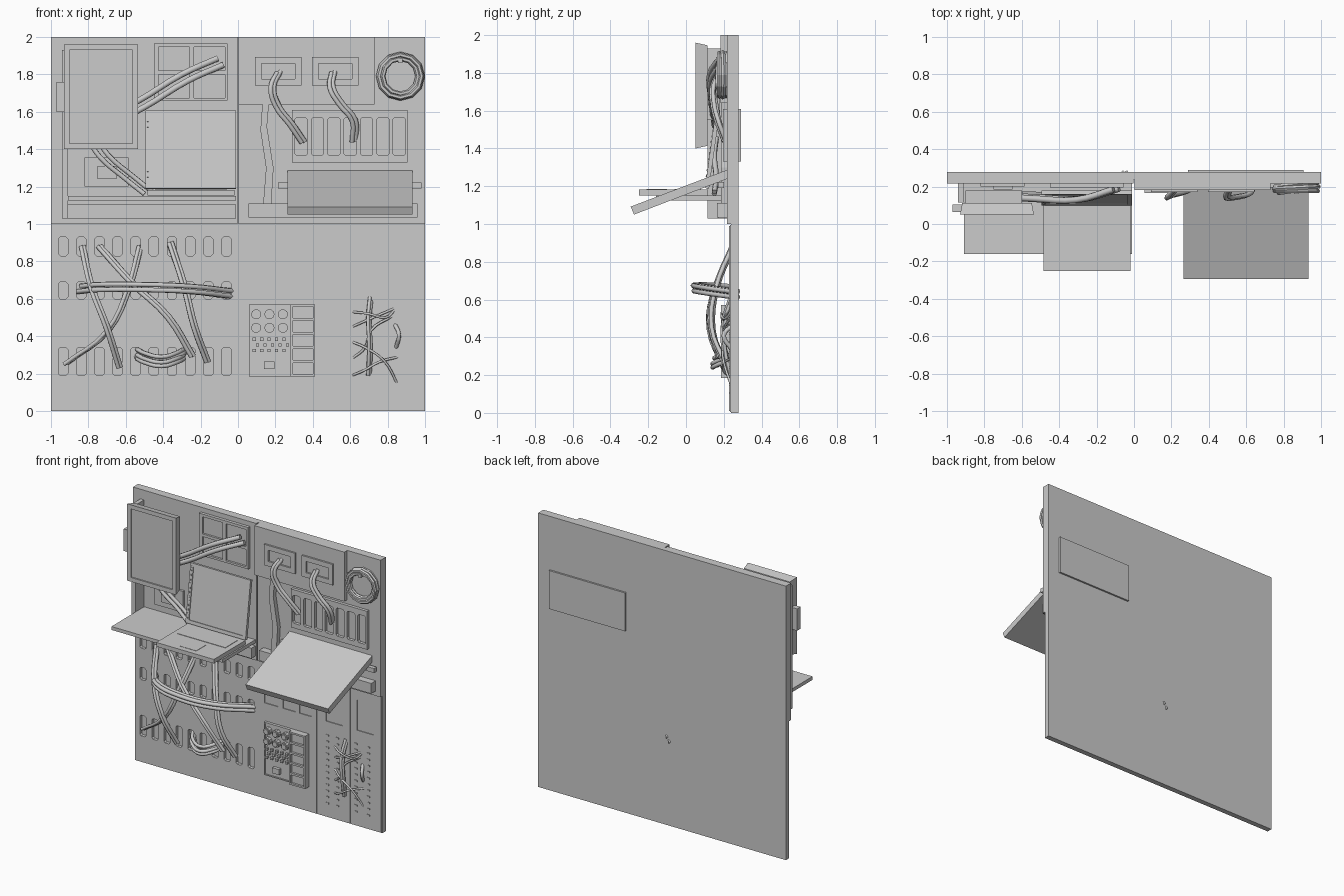
import bpy, bmesh, math
from mathutils import Vector, Matrix


def finish(bm, name):
    bmesh.ops.recalc_face_normals(bm, faces=bm.faces[:])
    me = bpy.data.meshes.new(name)
    bm.to_mesh(me)
    bm.free()
    ob = bpy.data.objects.new(name, me)
    bpy.context.collection.objects.link(ob)
    return ob


def add_prism(bm, outline, y0, y1):
    """Extrude an x/z outline from y0 to y1."""
    f = bm.faces.new([bm.verts.new((x, y0, z)) for x, z in outline])
    r = bmesh.ops.extrude_face_region(bm, geom=[f])
    vs = [v for v in r['geom'] if isinstance(v, bmesh.types.BMVert)]
    bmesh.ops.translate(bm, verts=vs, vec=(0, y1 - y0, 0))


def rect(x0, x1, z0, z1, c=0.0):
    if c == 0:
        return [(x0, z0), (x1, z0), (x1, z1), (x0, z1)]
    return [(x0 + c, z0), (x1 - c, z0), (x1, z0 + c), (x1, z1 - c),
            (x1 - c, z1), (x0 + c, z1), (x0, z1 - c), (x0, z0 + c)]


def ngon(x, z, r, n):
    return [(x + r * math.cos(2 * math.pi * i / n), z + r * math.sin(2 * math.pi * i / n)) for i in range(n)]


def prisms(name, outlines, y0, y1):
    bm = bmesh.new()
    for o in outlines:
        add_prism(bm, o, y0, y1)
    return finish(bm, name)


def box(name, x0, x1, y0, y1, z0, z1):
    return prisms(name, [rect(x0, x1, z0, z1)], y0, y1)


def cut(ob, outlines, y0, y1):
    """Recess a set of openings into a part."""
    c = prisms("opening_cutter", outlines, y0, y1)
    c.hide_render = True
    m = ob.modifiers.new("openings", 'BOOLEAN')
    m.object, m.operation, m.solver = c, 'DIFFERENCE', 'EXACT'
    bpy.context.view_layer.objects.active = ob
    bpy.ops.object.modifier_apply(modifier=m.name)
    bpy.data.objects.remove(c)


def framed(name, x0, x1, y0, y1, z0, z1, border, depth):
    """Box with its front face inset and pushed in."""
    ob = box(name, x0, x1, y0, y1, z0, z1)
    cut(ob, [rect(x0 + border, x1 - border, z0 + border, z1 - border)], y0 - 0.05, y0 + depth)
    return ob


def cables(name, pts, r=0.013, strands=((0, 0, 0),), smooth=True, sides=1):
    """Bundle of parallel tubes along one path."""
    cu = bpy.data.curves.new(name, 'CURVE')
    cu.dimensions, cu.bevel_depth, cu.bevel_resolution = '3D', r, sides
    cu.use_fill_caps, cu.resolution_u = True, 4
    for off in strands:
        if smooth:
            s = cu.splines.new('BEZIER')
            s.bezier_points.add(len(pts) - 1)
            for b, p in zip(s.bezier_points, pts):
                b.co = Vector(p) + Vector(off)
                b.handle_left_type = b.handle_right_type = 'AUTO'
        else:
            s = cu.splines.new('POLY')
            s.points.add(len(pts) - 1)
            for b, p in zip(s.points, pts):
                b.co = (*(Vector(p) + Vector(off)), 1)
    ob = bpy.data.objects.new(name, cu)
    bpy.context.collection.objects.link(ob)
    return ob


# Wall: back sheet with two raised upper panels and a framed lower right panel
wall = box("wall_sheet", -1, 1, 0.238, 0.277, 0, 2)
slots = [rect(-0.96 + 0.097 * i, -0.91 + 0.097 * i, z0, z1, 0.01)
         for z0, z1 in ((0.83, 0.93), (0.6, 0.69), (0.19, 0.34)) for i in range(10)]
cut(wall, slots, 0.2, 0.262)
box("upper_left_panel", -1, -0.004, 0.217, 0.238, 1, 2)
box("upper_right_panel", 0.004, 1, 0.217, 0.238, 1, 2)
box("raised_header_panel", 0.004, 0.73, 0.183, 0.217, 1.64, 2)
lower = box("lower_right_panel", 0.006, 0.994, 0.232, 0.245, 0.006, 0.994)
cut(lower, [rect(a, b, 0.7, 0.92) for a, b in
            ((0.05, 0.16), (0.2, 0.3), (0.335, 0.43), (0.55, 0.68), (0.8, 0.93))], 0.2, 0.24)
prisms("panel_seams", [rect(x, x + 0.006, 0.01, 0.99) for x in (0.47, 0.74)], 0.228, 0.234)
prisms("socket_rows", [rect(x, x + 0.022, 0.1 + 0.045 * i, 0.11 + 0.045 * i)
                       for x in (0.55, 0.63, 0.78, 0.88) for i in range(12)], 0.228, 0.234)

# Monitor on its post
mon = framed("monitor", -0.93, -0.535, 0.05, 0.113, 1.4, 1.96, 0.03, 0.01)
for v in mon.data.vertices:
    if v.co.y > 0.1:
        v.co.x = -0.7325 + (v.co.x + 0.7325) * 0.94
        v.co.z = 1.68 + (v.co.z - 1.68) * 0.95
box("monitor_side_handle", -0.97, -0.92, 0.065, 0.105, 1.6, 1.76)
box("monitor_mount", -0.9, -0.6, 0.11, 0.18, 1.55, 1.8)
box("support_post", -0.94, -0.91, 0.115, 0.218, 1.03, 1.93)

# Upper left wall plates
win = box("four_cell_panel", -0.45, -0.055, 0.195, 0.22, 1.66, 1.965)
cut(win, [rect(x, x + 0.165, z, z + 0.125) for x in (-0.425, -0.235) for z in (1.675, 1.82)], 0.15, 0.21)
box("junction_plate", -0.82, -0.585, 0.2, 0.22, 1.2, 1.355)
box("junction_socket", -0.75, -0.65, 0.185, 0.2, 1.24, 1.31)

# Shelf and its rail
box("shelf", -0.91, -0.012, -0.16, 0.22, 1.125, 1.15)
box("shelf_rail", -0.91, -0.012, 0.17, 0.22, 1.03, 1.105)

# Laptop
base = box("laptop_base", -0.485, -0.02, -0.25, 0.115, 1.152, 1.182)
box("laptop_keyboard", -0.445, -0.06, -0.06, 0.08, 1.182, 1.185)
box("laptop_touchpad", -0.32, -0.19, -0.21, -0.1, 1.182, 1.184)
scr = framed("laptop_screen", -0.495, -0.01, 0, 0.022, 0, 0.42, 0.025, 0.006)
keys = prisms("laptop_screen_studs", [rect(-0.487, -0.479, 0.03 + 0.03 * i, 0.042 + 0.03 * i)
                                      for i in range(13)], -0.004, 0.001)
for o in (scr, keys):
    o.data.transform(Matrix.Translation((0, 0.1, 1.19)) @ Matrix.Rotation(math.radians(-8), 4, 'X'))

# Upper right: two socket plates, coil, slot bank
for n, (a, b) in enumerate(((0.09, 0.34), (0.395, 0.645))):
    framed(f"socket_plate_{n + 1}", a, b, 0.17, 0.185, 1.74, 1.892, 0.035, 0.012)
for i, (r, y) in enumerate(((0.114, 0.176), (0.118, 0.194), (0.113, 0.212), (0.094, 0.18), (0.096, 0.205))):
    bpy.ops.mesh.primitive_torus_add(major_segments=12, minor_segments=6, major_radius=r, minor_radius=0.013,
                                     location=(0.868, y, 1.79), rotation=(math.pi / 2, 0, 0.05 * i))
    bpy.context.object.name = f"cable_coil_{i + 1}"
box("coil_hook", 0.855, 0.88, 0.16, 0.22, 1.86, 1.885)
bank = box("slot_bank", 0.29, 0.905, 0.195, 0.29, 1.33, 1.61)
cut(bank, [rect(0.305 + 0.0875 * i, 0.37 + 0.0875 * i, 1.365, 1.57, 0.01) for i in range(7)], 0.15, 0.24)

# Fold-down desk, hinge and lower ledge
bm = bmesh.new()
add_prism(bm, [(0.24, 1.295), (-0.293, 1.092), (-0.275, 1.05), (0.24, 1.248)], 0.265, 0.932)
for v in bm.verts:
    v.co = (v.co.y, v.co.x, v.co.z)
finish(bm, "fold_down_desk")
box("desk_hinge_bar", 0.215, 0.98, 0.17, 0.2, 1.19, 1.222)
box("lower_ledge", 0.055, 0.96, 0.165, 0.22, 1.035, 1.11)
prisms("cable_duct", [[(0.135, 1.11), (0.15, 1.3), (0.12, 1.5), (0.13, 1.64),
                       (0.165, 1.64), (0.155, 1.52), (0.19, 1.3), (0.178, 1.11)]], 0.185, 0.22)

# Control box with knobs, buttons and a column of displays
framed("control_box", 0.06, 0.285, 0.212, 0.235, 0.185, 0.57, 0.008, 0.006)
disp = box("display_column", 0.282, 0.412, 0.185, 0.235, 0.185, 0.57)
cut(disp, [rect(0.295, 0.4, 0.197 + 0.075 * i, 0.258 + 0.075 * i) for i in range(5)], 0.15, 0.2)
prisms("knobs", [ngon(x, z, 0.027, 10) for x in (0.097, 0.168, 0.24) for z in (0.445, 0.517)], 0.19, 0.22)
prisms("knob_caps", [ngon(x, z, 0.019, 10) for x in (0.097, 0.168, 0.24) for z in (0.445, 0.517)], 0.182, 0.19)
prisms("buttons", [rect(x, x + 0.017, z, z + 0.017) for r, z in enumerate((0.315, 0.345, 0.375))
                   for x in [0.078 + 0.04 * i + 0.018 * (r % 2) for i in range(5)]], 0.2, 0.22)
box("large_button", 0.14, 0.195, 0.195, 0.22, 0.225, 0.265)

# Upper cables
pair = ((0, 0, 0), (0.03, 0.005, -0.035))
cables("monitor_cables", [(-0.75, 0.15, 1.55), (-0.53, 0.135, 1.66), (-0.3, 0.13, 1.8), (-0.11, 0.185, 1.885)],
       0.018, pair)
cables("junction_cables", [(-0.8, 0.16, 1.45), (-0.74, 0.15, 1.36), (-0.6, 0.16, 1.24), (-0.5, 0.15, 1.16)],
       0.014, ((0, 0, 0), (0.045, 0, 0.01)))
duo = ((0, 0, 0), (0.018, 0.008, 0.006))
cables("socket_cable_1", [(0.21, 0.18, 1.81), (0.175, 0.14, 1.73), (0.2, 0.15, 1.63), (0.275, 0.17, 1.53),
                          (0.34, 0.205, 1.435)], 0.013, duo)
cables("socket_cable_2", [(0.5, 0.18, 1.81), (0.49, 0.14, 1.73), (0.54, 0.14, 1.64), (0.61, 0.16, 1.55),
                          (0.61, 0.2, 1.44)], 0.013, duo)

# Lower left cables, two strands each
for i, p in enumerate((
        [(-0.84, 0.25, 0.88), (-0.79, 0.15, 0.66), (-0.71, 0.12, 0.45), (-0.64, 0.2, 0.23)],
        [(-0.75, 0.25, 0.88), (-0.57, 0.16, 0.68), (-0.38, 0.12, 0.5), (-0.25, 0.17, 0.29)],
        [(-0.53, 0.25, 0.88), (-0.59, 0.16, 0.66), (-0.7, 0.14, 0.43), (-0.93, 0.22, 0.25)],
        [(-0.37, 0.25, 0.9), (-0.29, 0.15, 0.65), (-0.24, 0.13, 0.45), (-0.17, 0.2, 0.26)])):
    cables(f"hanging_cable_{i + 1}", p, 0.012, ((0, 0, 0), (0.015, 0.006, 0.004)))
cables("cross_bundle", [(-0.84, 0.23, 0.65), (-0.74, 0.11, 0.66), (-0.5, 0.04, 0.66), (-0.25, 0.08, 0.65),
                        (-0.03, 0.25, 0.625)], 0.014,
       ((0, 0, 0.016), (0, 0.004, -0.012), (0, 0.026, 0.018), (-0.02, 0.026, -0.012)))
cables("small_cable_loop", [(-0.54, 0.24, 0.28), (-0.5, 0.18, 0.26), (-0.41, 0.14, 0.24), (-0.33, 0.18, 0.26),
                            (-0.29, 0.24, 0.28)], 0.012,
       ((0, 0, 0.02), (0, 0, 0), (0.01, 0.02, 0.035), (-0.005, 0.022, 0.01), (0, 0.01, 0.05)))

# Patch cables at lower right
cables("patch_trunk", [(0.705, 0.235, 0.61), (0.695, 0.2, 0.5), (0.7, 0.195, 0.35), (0.695, 0.23, 0.19)], 0.01, duo[:1] + ((0.01, 0.01, 0),))
for i, p in enumerate((
        [(0.61, 0.24, 0.53), (0.7, 0.19, 0.52), (0.79, 0.21, 0.5), (0.845, 0.245, 0.55)],
        [(0.61, 0.24, 0.45), (0.7, 0.2, 0.49), (0.84, 0.24, 0.55)],
        [(0.61, 0.24, 0.37), (0.68, 0.2, 0.34), (0.78, 0.2, 0.27), (0.86, 0.245, 0.13)],
        [(0.61, 0.24, 0.28), (0.68, 0.21, 0.34), (0.71, 0.2, 0.43), (0.83, 0.24, 0.51)],
        [(0.61, 0.24, 0.19), (0.68, 0.2, 0.22), (0.75, 0.2, 0.26), (0.86, 0.24, 0.29)],
        [(0.84, 0.24, 0.46), (0.86, 0.2, 0.41), (0.845, 0.24, 0.34)])):
    cables(f"patch_cable_{i + 1}", p, 0.007 if i < 5 else 0.012)
